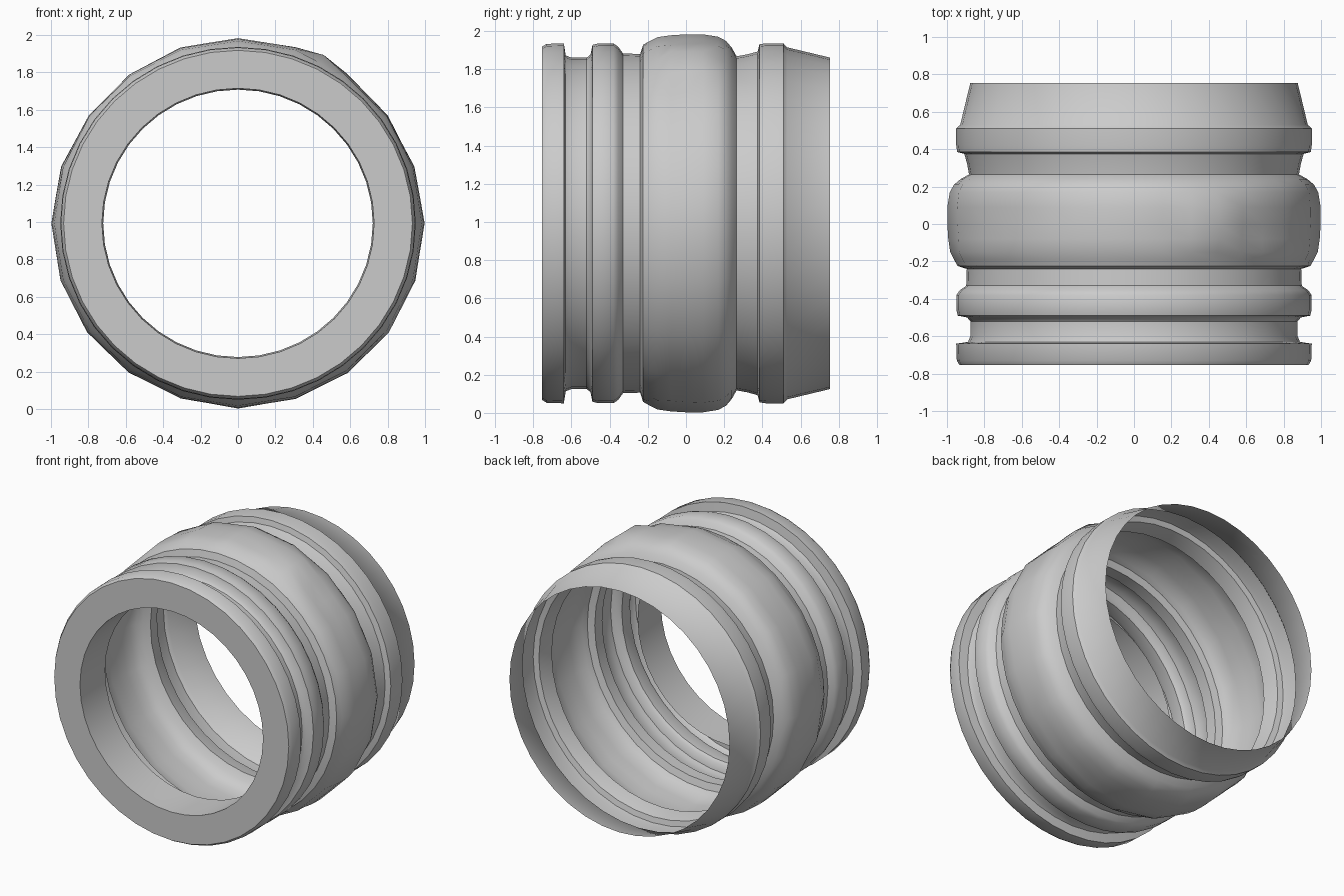
import bpy, bmesh
from math import sin, cos, pi

if "Cube" in bpy.data.objects:
    bpy.data.objects.remove(bpy.data.objects["Cube"])

SEG = 40
CZ = 0.993          # height of the tube axis
X_STRETCH = 1.008   # tube is very slightly wider than tall


def revolve(name, profile, faceted=None, dents=False):
    """Spin (y, radius) points about the y axis as a single open shell."""
    bm = bmesh.new()
    rings = []
    for y, r in profile:
        ring = []
        for i in range(SEG):
            a = 2 * pi * i / SEG
            rr = r
            if faceted and faceted[0] <= y <= faceted[1]:
                if i % 2:                       # flatten to a 20-sided belly
                    rr *= cos(2 * pi / SEG)
                if dents and abs(y) < 0.15:     # uneven, worn surface
                    rr -= 0.006 * (1 + sin(3 * a + 9 * y)) * abs(sin(2 * a))
            ring.append(bm.verts.new((rr * cos(a) * X_STRETCH, y, CZ + rr * sin(a))))
        rings.append(ring)
    for r0, r1 in zip(rings, rings[1:]):
        for i in range(SEG):
            j = (i + 1) % SEG
            bm.faces.new((r0[i], r1[i], r1[j], r0[j]))
    # raised corner on the upper right of the belly
    if dents:
        for ring, (y, r) in zip(rings, profile):
            if abs(y) < 0.12:
                v = ring[7]
                a = 2 * pi * 7 / SEG
                v.co.x = 1.01 * cos(a)
                v.co.z = CZ + 1.01 * sin(a)
    mesh = bpy.data.meshes.new(name)
    bm.to_mesh(mesh)
    bm.free()
    ob = bpy.data.objects.new(name, mesh)
    bpy.context.collection.objects.link(ob)
    bpy.ops.object.select_all(action='DESELECT')
    ob.select_set(True)
    bpy.context.view_layer.objects.active = ob
    bpy.ops.object.shade_smooth_by_angle(angle=0.7)
    return ob


# inner sleeve and flat front rim
revolve("front_rim", [(-0.48, 0.715), (-0.62, 0.72), (-0.755, 0.722),
                      (-0.755, 0.925)])

# ribbed outer shell: front flange, grooves, rib, belly, rear band, tapered skirt
revolve("ribbed_shell", [
    (-0.755, 0.925), (-0.73, 0.94), (-0.64, 0.943), (-0.63, 0.88),
    (-0.60, 0.868), (-0.52, 0.868), (-0.50, 0.885), (-0.49, 0.935),
    (-0.46, 0.942), (-0.38, 0.942), (-0.355, 0.925), (-0.33, 0.89),
    (-0.24, 0.887), (-0.225, 0.935), (-0.19, 0.955), (-0.15, 0.975),
    (-0.08, 0.985), (0.0, 0.99), (0.09, 0.99), (0.17, 0.977),
    (0.21, 0.955), (0.24, 0.92), (0.265, 0.875), (0.32, 0.885),
    (0.375, 0.90), (0.385, 0.938), (0.42, 0.943), (0.51, 0.943),
    (0.53, 0.922), (0.755, 0.868),
], faceted=(-0.2, 0.21), dents=True)
